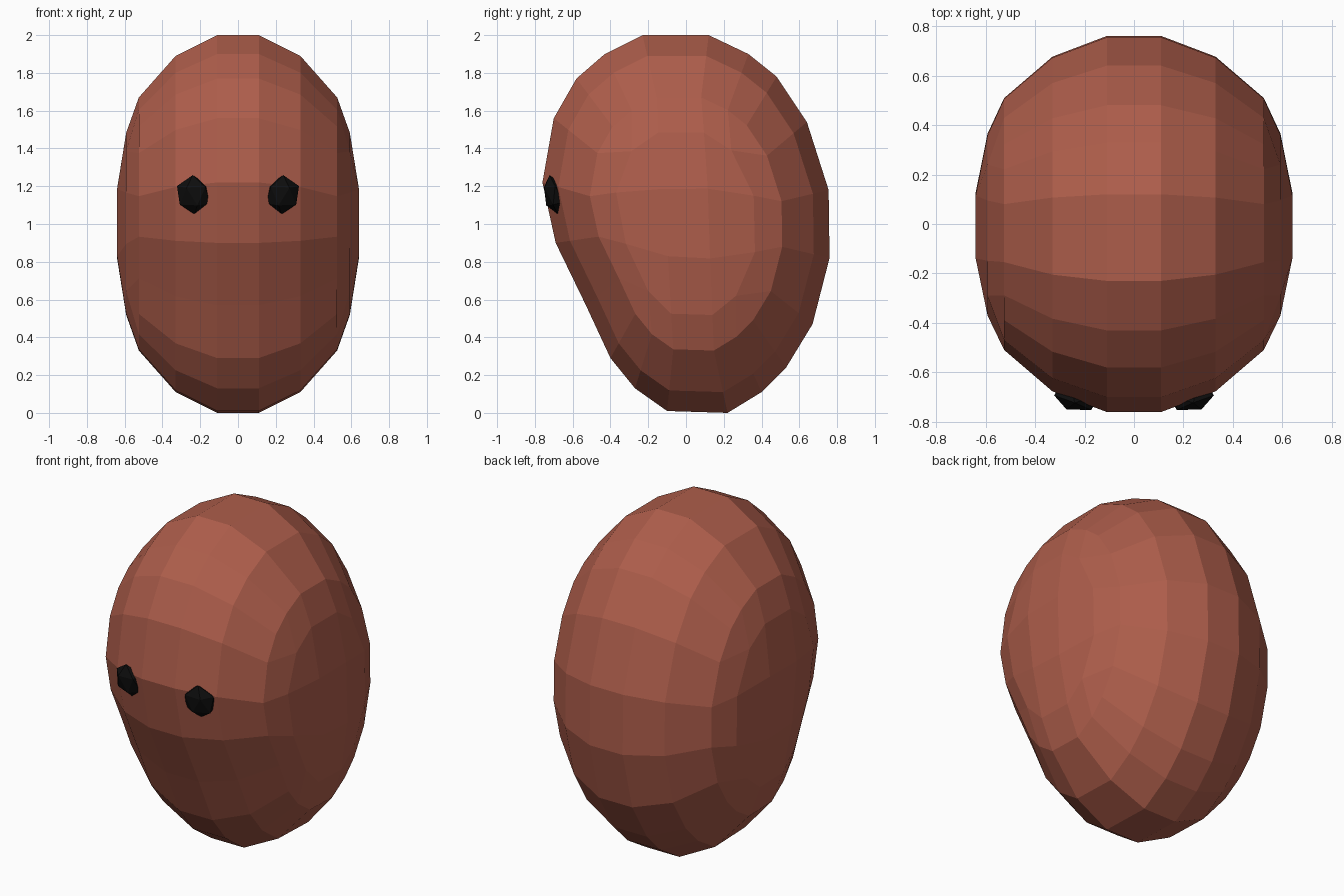
import bpy, bmesh, math
from mathutils import Matrix, Vector

if "Cube" in bpy.data.objects:
    bpy.data.objects.remove(bpy.data.objects["Cube"])


def material(name, rgb):
    m = bpy.data.materials.new(name)
    m.diffuse_color = (*rgb, 1)
    m.use_nodes = True
    m.node_tree.nodes["Principled BSDF"].inputs["Base Color"].default_value = m.diffuse_color
    return m


def make_object(bm, name, mat):
    bmesh.ops.recalc_face_normals(bm, faces=bm.faces)
    me = bpy.data.meshes.new(name)
    bm.to_mesh(me)
    bm.free()
    me.materials.append(mat)
    ob = bpy.data.objects.new(name, me)
    bpy.context.collection.objects.link(ob)
    return ob


brown = material("brown", (0.42, 0.11, 0.07))
black = material("black", (0.004, 0.004, 0.004))

# Side profile (y, z): top front corner, over the top, down the back, round the front
PROFILE = [(-.58, 1.77), (-.43, 1.9), (-.23, 2), (.12, 2), (.33, 1.9),
           (.48, 1.78), (.64, 1.54), (.755, 1.18), (.76, .82), (.67, .47),
           (.53, .24), (.40, .11), (.22, 0), (-.10, .01), (-.27, .13),
           (-.40, .29), (-.53, .57), (-.69, .9), (-.76, 1.22), (-.70, 1.56)]
# Half width and profile scale, from the middle ring to the side centre
RINGS = [(.11, 1), (.33, .89), (.525, .67), (.592, .5), (.64, .24)]


def profile_at(y, z):
    """Profile point for a spot on the edge of the unit square."""
    if z > .999:
        t = (y + 1) * 2.5
    elif y > .999:
        t = 5 + (1 - z) * 2.5
    elif z < -.999:
        t = 10 + (1 - y) * 2.5
    else:
        t = 15 + (z + 1) * 2.5
    i = math.floor(t + 1e-4)
    a, b = Vector(PROFILE[i % 20]), Vector(PROFILE[(i + 1) % 20])
    return a.lerp(b, max(0, t - i))


# Egg-shaped head: gridded cube wrapped onto the profile
bm = bmesh.new()
bmesh.ops.create_cube(bm, size=2)
bmesh.ops.subdivide_edges(bm, edges=bm.edges[:], cuts=4, use_grid_fill=True)
for v in bm.verts:
    x, y, z = v.co
    m = max(abs(y), abs(z))
    ring = round((abs(x) - .2) / .4) + round((1 - m) / .4)
    half, s = RINGS[ring]
    p = profile_at(y / m, z / m)
    v.co = (math.copysign(half, x), p.x * s, 1 + (p.y - 1) * s)
make_object(bm, "head", brown)

# Eyes: flattened faceted pebbles, mirrored and turned to follow the surface
for side, name in ((1, "eye_right"), (-1, "eye_left")):
    bm = bmesh.new()
    bmesh.ops.create_icosphere(bm, subdivisions=1, radius=1)
    bm.transform(Matrix.Translation((.235, -.70, 1.155))
                 @ Matrix.Rotation(.2, 4, 'Z') @ Matrix.Rotation(.22, 4, 'X')
                 @ Matrix.Diagonal((.098, .055, .106, 1)))
    bm.transform(Matrix.Diagonal((side, 1, 1, 1)))
    make_object(bm, name, black)
